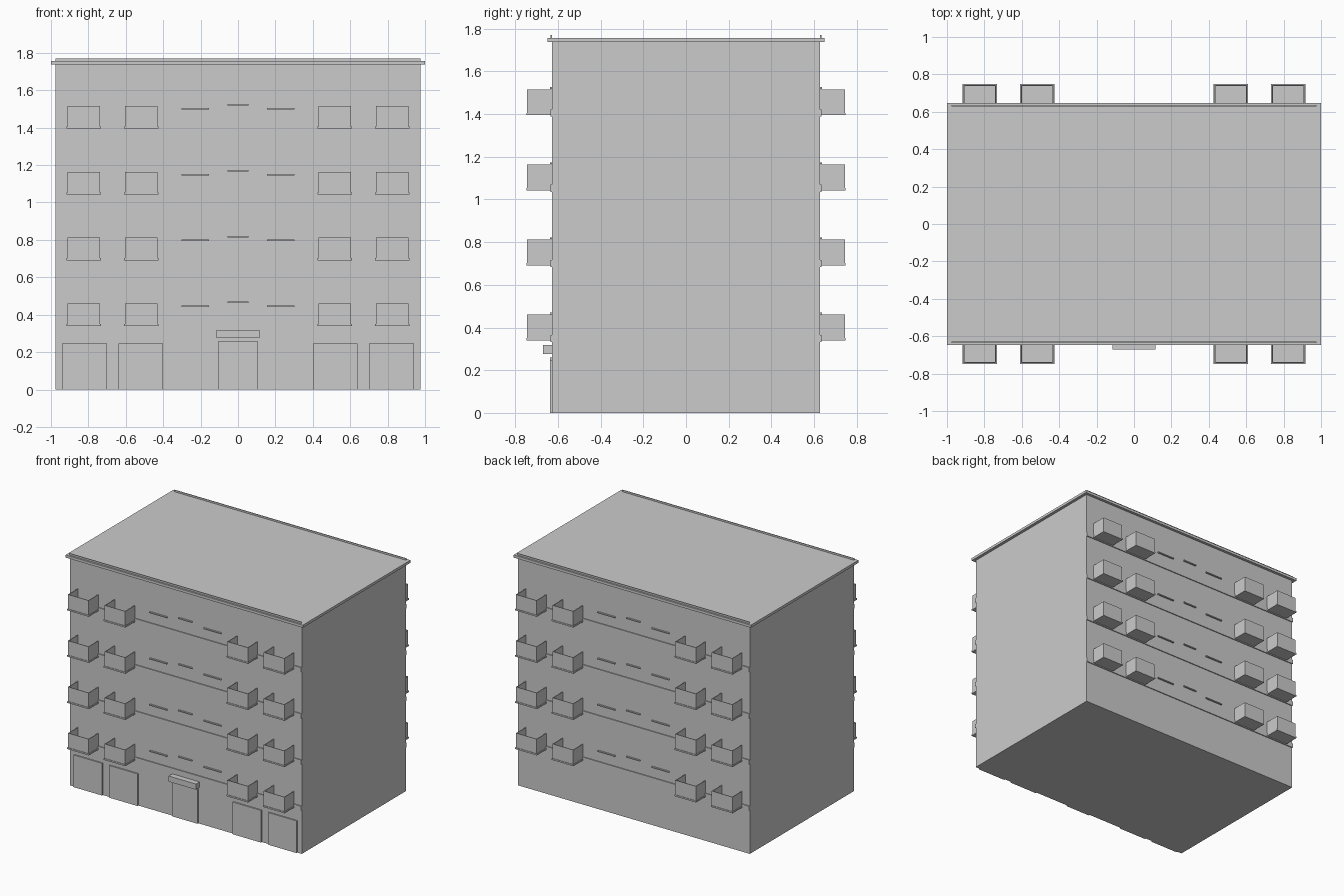
import bpy, bmesh

if "Cube" in bpy.data.objects:
    bpy.data.objects.remove(bpy.data.objects["Cube"])

FLOORS = [0.352 * i for i in range(4)]   # storey offsets
WALL_Y = 0.627


def boxes(name, spans):
    """One object made of axis-aligned boxes (x0, x1, y0, y1, z0, z1)."""
    bm = bmesh.new()
    for x0, x1, y0, y1, z0, z1 in spans:
        y0, y1 = min(y0, y1), max(y0, y1)
        verts = bmesh.ops.create_cube(bm, size=1)["verts"]
        for v in verts:
            v.co.x = x1 if v.co.x > 0 else x0
            v.co.y = y1 if v.co.y > 0 else y0
            v.co.z = z1 if v.co.z > 0 else z0
    mesh = bpy.data.meshes.new(name)
    bm.to_mesh(mesh)
    bm.free()
    obj = bpy.data.objects.new(name, mesh)
    bpy.context.collection.objects.link(obj)
    return obj


# Main block and flat roof
boxes("building_body", [(-0.977, 0.977, -WALL_Y, WALL_Y, 0, 1.74)])
boxes("roof_slab", [(-1, 1, -0.648, 0.648, 1.737, 1.757)])

for side, s in (("front", -1), ("back", 1)):
    # Thin upstand along the roof edge
    boxes(f"{side}_roof_upstand", [(-0.977, 0.977, s * 0.629, s * 0.635, 1.75, 1.77)])

    for n, dz in enumerate(FLOORS, 1):
        # Storey band
        boxes(f"{side}_floor_band_{n}",
              [(-0.977, 0.977, s * 0.62, s * 0.634, 0.332 + dz, 0.365 + dz)])

        # Window sills: two wide ones and a narrow stairwell one
        boxes(f"{side}_window_sills_{n}", [
            (cx - w, cx + w, s * 0.62, s * 0.638, z - 0.004 + dz, z + 0.004 + dz)
            for cx, w, z in ((-0.228, 0.074, 0.445), (0, 0.057, 0.466), (0.228, 0.074, 0.445))])

        # Balconies: floor plate with a three-sided parapet, open at the top
        for m, cx in enumerate((-0.825, -0.517, 0.517, 0.825), 1):
            l, r, top = cx - 0.0875, cx + 0.0875, 0.46 + dz
            base = 0.345 + dz
            boxes(f"{side}_balcony_floor_{n}_{m}",
                  [(l - 0.004, r + 0.004, s * 0.62, s * 0.748, 0.339 + dz, 0.35 + dz)])
            boxes(f"{side}_balcony_parapet_{n}_{m}", [
                (l, r, s * 0.739, s * 0.744, base, top),
                (l, l + 0.005, s * 0.62, s * 0.739, base, top),
                (r - 0.005, r, s * 0.62, s * 0.739, base, top)])

# Ground floor panels, entrance door and its canopy
for m, cx in enumerate((-0.82, -0.52, 0.52, 0.82), 1):
    boxes(f"ground_panel_{m}", [(cx - 0.12, cx + 0.12, -0.637, -0.62, 0, 0.245)])
boxes("entrance_door", [(-0.105, 0.105, -0.637, -0.62, 0, 0.26)])
boxes("entrance_canopy", [(-0.115, 0.115, -0.67, -0.62, 0.275, 0.318)])
